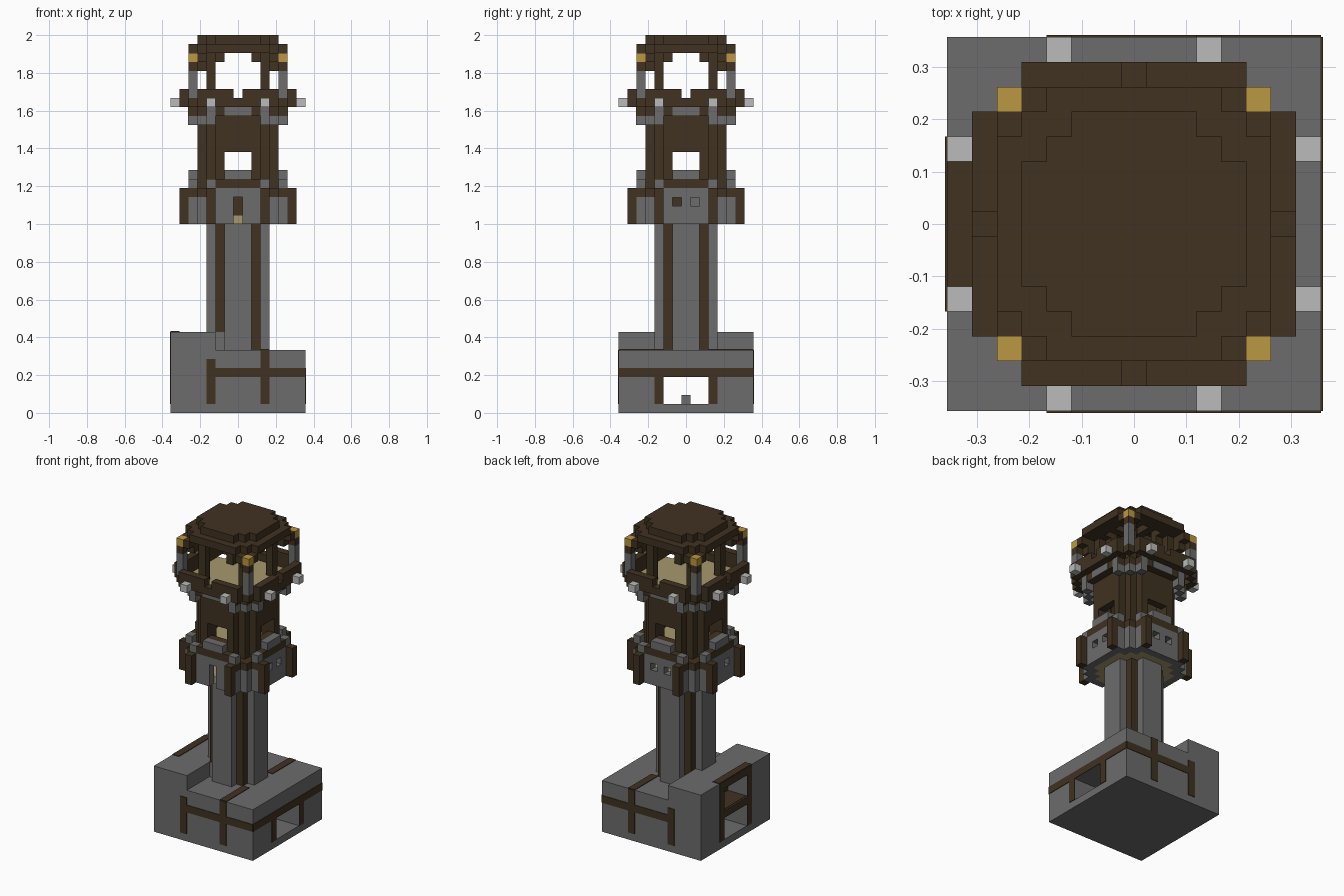
import bpy
import bmesh
from mathutils import Vector

if "Cube" in bpy.data.objects:
    bpy.data.objects.remove(bpy.data.objects["Cube"])

U = 1 / 21    # one block
P = 0.08      # thickness of painted plates, in blocks


def material(name, colour):
    m = bpy.data.materials.new(name)
    m.use_nodes = True
    m.diffuse_color = (*colour, 1)
    m.node_tree.nodes["Principled BSDF"].inputs["Base Color"].default_value = (*colour, 1)
    return m


GREY = material("stone grey", (0.15, 0.15, 0.15))
BROWN = material("dark wood", (0.051, 0.032, 0.015))
TAN = material("pale plank", (0.39, 0.32, 0.15))
GOLD = material("lantern gold", (0.5, 0.31, 0.05))
PALE = material("light stone", (0.49, 0.5, 0.49))


def finish(name, bm, mats, rule=None):
    bmesh.ops.recalc_face_normals(bm, faces=bm.faces)
    if rule:
        for f in bm.faces:
            f.material_index = rule(f.calc_center_median(), f.normal)
    bmesh.ops.scale(bm, vec=(U, U, U), verts=bm.verts)
    me = bpy.data.meshes.new(name)
    bm.to_mesh(me)
    bm.free()
    for m in mats:
        me.materials.append(m)
    ob = bpy.data.objects.new(name, me)
    bpy.context.collection.objects.link(ob)
    return ob


def boxes(name, mat, bounds, spin=False):
    """Boxes given as x0,x1,y0,y1,z0,z1; spin repeats them on all four sides."""
    bm = bmesh.new()
    for x0, x1, y0, y1, z0, z1 in bounds:
        for k in range(4 if spin else 1):
            vs = bmesh.ops.create_cube(bm, size=1)["verts"]
            for v in vs:
                x = x1 if v.co.x > 0 else x0
                y = y1 if v.co.y > 0 else y0
                z = z1 if v.co.z > 0 else z0
                for _ in range(k):
                    x, y = -y, x
                v.co = Vector((x, y, z))
    return finish(name, bm, [mat])


def block(x, y, z0, z1):
    return (x - .5, x + .5, y - .5, y + .5, z0, z1)


def outline(r):
    """Stepped octagon reaching r blocks from the centre."""
    a, b, c = r + .5, r - .5, r - 1.5
    pts = []
    for k in range(4):
        for x, y in ((a, c), (b, c), (b, b), (c, b), (c, a)):
            for _ in range(k):
                x, y = -y, x
            pts.append((x, y))
    return pts


def octagon(name, mats, r, z0, z1, hole=None, rule=None):
    bm = bmesh.new()

    def loop(q, z):
        return [bm.verts.new((x, y, z)) for x, y in outline(q)]

    def bridge(a, b):
        for i in range(len(a)):
            j = (i + 1) % len(a)
            bm.faces.new((a[i], a[j], b[j], b[i]))

    lo, hi = loop(r, z0), loop(r, z1)
    bridge(lo, hi)
    if hole:
        ilo, ihi = loop(hole, z0), loop(hole, z1)
        bridge(ilo, ihi)
        bridge(lo, ilo)
        bridge(hi, ihi)
    else:
        bm.faces.new(lo)
        bm.faces.new(hi)
    return finish(name, bm, mats, rule)


def cut(ob, bounds, spin=False):
    for b in bounds:
        tool = boxes("cutter", ob.data.materials[0], [b], spin)
        tool.hide_render = True
        mod = ob.modifiers.new("opening", "BOOLEAN")
        mod.operation, mod.solver, mod.object = "DIFFERENCE", "EXACT", tool
        bpy.context.view_layer.objects.active = ob
        bpy.ops.object.modifier_apply(modifier=mod.name)
        bpy.data.objects.remove(tool)


# Base: stepped block with a passage through it and a recess on one side
bm = bmesh.new()
profile = [(-7.5, 0), (7.5, 0), (7.5, 7), (-2.5, 7), (-2.5, 9), (-7.5, 9)]
face = bm.faces.new([bm.verts.new((x, -7.5, z)) for x, z in profile])
side = bmesh.ops.extrude_face_region(bm, geom=[face])["geom"]
bmesh.ops.translate(bm, vec=(0, 15, 0), verts=[g for g in side if isinstance(g, bmesh.types.BMVert)])
base = finish("base", bm, [GREY])
cut(base, [(-8, 8, -2.5, 2.5, 1, 4), (-8, -4.5, -2.5, 2.5, 5, 8)])
boxes("passage_step", GREY, [block(0, 0, 1, 2)])
boxes("recess_panel", BROWN, [(-4.6, -4.5, -2.5, 2.5, 5, 8),
                              (-7.4, -4.6, -2.5, 2.5, 5, 5 + P)])
boxes("column_foot", GREY, [(-2.5, -1.5, -2.6, -1.5, 7, 9)])

# Timber strips on the base
strips = []
for s in (-1, 1):
    y0, y1 = sorted((s * 7.5, s * (7.5 + P)))
    strips += [(-3.5, 7.5, y0, y1, 4, 5), (-3.5, -2.5, y0, y1, 1, 6),
               (2.5, 3.5, y0, y1, 1, 7)]
    y0, y1 = sorted((s * 2.5, s * 3.5))
    strips += [(7.5, 7.5 + P, y0, y1, 1, 4), (-7.5 - P, -7.5, y0, y1, 1, 9)]
    y0, y1 = sorted((s * 2.5, s * 7.5))
    strips += [(2.5, 3.5, y0, y1, 7, 7 + P)]
strips += [(7.5, 7.5 + P, -7.5, 7.5, 4, 5),
           (-7.5 - P, -7.5, -2.5, 2.5, 4, 5), (-7.5 - P, -7.5, -2.5, 2.5, 8, 9),
           (-7.5, -6.5, -3.5, 3.5, 9, 9 + P)]
boxes("base_timber", BROWN, strips)

# Column with timber in its inner corners
octagon("column", [GREY, BROWN], 3, 7, 21,
        rule=lambda c, n: int(max(abs(c.x), abs(c.y)) < 2.7 and abs(n.z) < .5))

# Lower storey
wall = octagon("lower_wall", [GREY], 5, 21, 24, hole=4)
cut(wall, [(-.5, .5, -6, -4, 20, 23.99)])
holes = [(4, 6, s - .5, s + .5, 23, 23.95) for s in (-1, 1)]
holes += [(s - .5, s + .5, 4, 6, 23, 23.95) for s in (-1, 1)]
holes += [(-6, -4, -1.5, -.5, 23, 23.95)]
cut(wall, holes)
octagon("lower_wall_top", [GREY, BROWN], 5, 24, 25, hole=4,
        rule=lambda c, n: int(abs(c.x) > 2.6 and abs(c.y) > 2.6))
octagon("lower_floor", [TAN], 4, 21, 22)
boxes("inner_post", BROWN, [(-.5, .5, -1.5, .5, 22, 25)])
boxes("lower_posts", BROWN, [block(s * 3, -6, 21, 25) for s in (-1, 1)], True)

# Window sills around the foot of the upper storey
boxes("sill_beams", BROWN, [(-2.5, 2.5, -5.5, -4.5, 25, 26)], True)
boxes("sill_ends", GREY, [block(s * 3, -5, 25, 26) for s in (-1, 1)], True)
boxes("window_sills", GREY, [(-1.5, 1.5, -5.5, -4.5, 26, 27)], True)

# Upper storey
tower = octagon("upper_wall", [BROWN], 4, 25, 33, hole=3)
cut(tower, [(-1.5, 1.5, -6, -3, 27, 29)], True)
octagon("upper_floor", [TAN], 3, 25, 26)

# Balcony
octagon("balcony_floor", [BROWN, TAN], 5, 33, 34, rule=lambda c, n: int(n.z > .5))
boxes("balcony_panels", GREY, [(-1.5, 1.5, -5.5 - P, -5.5, 33, 34)], True)
corbels = [(s * 3 - .5, s * 3 + .5, -5.5 - P, -4.5, 32, 33) for s in (-1, 1)]
corbels += [(s * 3 - .5, s * 3 + .5, -5.5 - P, -5.5, 33, 34) for s in (-1, 1)]
boxes("corbels", GREY, corbels + [block(4, -4, 32, 33)], True)
boxes("railing", BROWN, [(-4.5, 4.5, -6.5, -5.5, 34, 35), (-4.5, -.5, -6.5, -5.5, 35, 36),
                         (.5, 4.5, -6.5, -5.5, 35, 36), block(5, -5, 34, 35)], True)
boxes("railing_studs", PALE, [block(s * 3, -7, 34, 35) for s in (-1, 1)], True)

# Roof supports, lanterns and roof
boxes("corner_posts", GREY, [block(5, -5, 35, 38)], True)
boxes("roof_braces", BROWN, [block(5, -5, 38, 39), block(4, -4, 38, 40), block(3, -3, 34, 40),
                             block(2, -2, 39, 41), block(4, -5, 39, 40),
                             block(5, -4, 39, 40)], True)
boxes("lanterns", GOLD, [block(5, -5, 39, 40)], True)
octagon("roof_rim", [BROWN], 5, 40, 41, hole=3)
boxes("roof_beams", BROWN, [(-.5, .5, -3.5, -.5, 40, 41)], True)
octagon("roof_top", [BROWN], 4, 41, 42)
